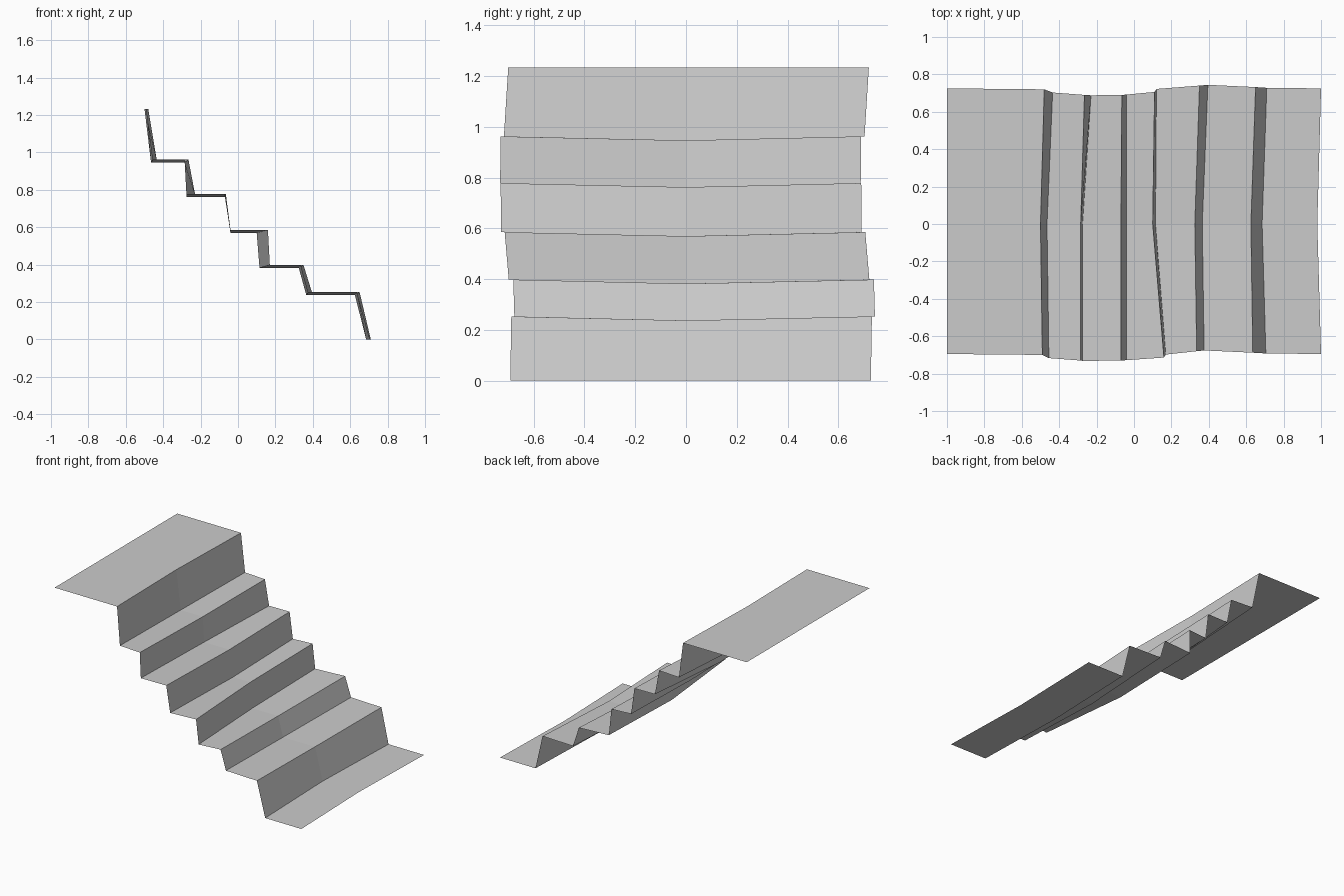
import bpy
import bmesh

# Remove the default object
default_cube = bpy.data.objects.get("Cube")
if default_cube:
    bpy.data.objects.remove(default_cube, do_unlink=True)


def make_material(name, colour):
    material = bpy.data.materials.new(name)
    material.use_nodes = True
    material.diffuse_color = colour
    material.node_tree.nodes["Principled BSDF"].inputs["Base Color"].default_value = colour
    return material


HALF_WIDTH = 0.71
WEAR = 0.016        # how far the middle of each worn step sags

# Stair profile from the upper landing down to the lower landing:
# middle x, front edge shift, back edge shift, sideways sway, height
profile = [
    (-1.0, 0, 0, 0.015, 1.233),
    (-0.5, 0.01, 0.02, 0.01, 1.233),
    (-0.465, 0.01, 0.03, -0.007, 0.962),
    (-0.285, 0, 0.02, -0.02, 0.962),
    (-0.275, 0, 0.045, -0.022, 0.778),
    (-0.07, 0, 0.005, -0.02, 0.778),
    (-0.04, 0, 0, -0.018, 0.585),
    (0.1, 0.06, 0.01, -0.004, 0.585),
    (0.115, 0.055, 0.005, 0.012, 0.398),
    (0.325, 0.01, 0.025, 0.03, 0.398),
    (0.365, 0.01, 0.03, 0.034, 0.253),
    (0.625, 0.01, 0.025, 0.022, 0.253),
    (0.685, 0.02, 0.025, 0.018, 0),
    (0.98, 0.02, 0.02, 0.015, 0),
]
top = profile[0][-1]


def build_stair_sheet(name, material):
    bm = bmesh.new()
    rows = []
    # Each profile point becomes a front, middle and back vertex
    for x, front_shift, back_shift, sway, z in profile:
        sag = WEAR if 0 < z < top else 0
        middle_x = -1 if x == -1 else x
        rows.append([
            bm.verts.new((x + front_shift, sway - HALF_WIDTH, z)),
            bm.verts.new((middle_x, 0, z - sag)),
            bm.verts.new((x + back_shift, sway + HALF_WIDTH, z)),
        ])

    # Treads and risers span neighbouring rows, facing up and outward
    for upper, lower in zip(rows, rows[1:]):
        for i in range(2):
            bm.faces.new((upper[i], lower[i], lower[i + 1], upper[i + 1]))

    mesh = bpy.data.meshes.new(name)
    bm.to_mesh(mesh)
    bm.free()
    mesh.materials.append(material)
    stairs = bpy.data.objects.new(name, mesh)
    bpy.context.collection.objects.link(stairs)
    return stairs


stone = make_material("stone_grey", (0.6, 0.6, 0.6, 1))
build_stair_sheet("worn_stairs", stone)
